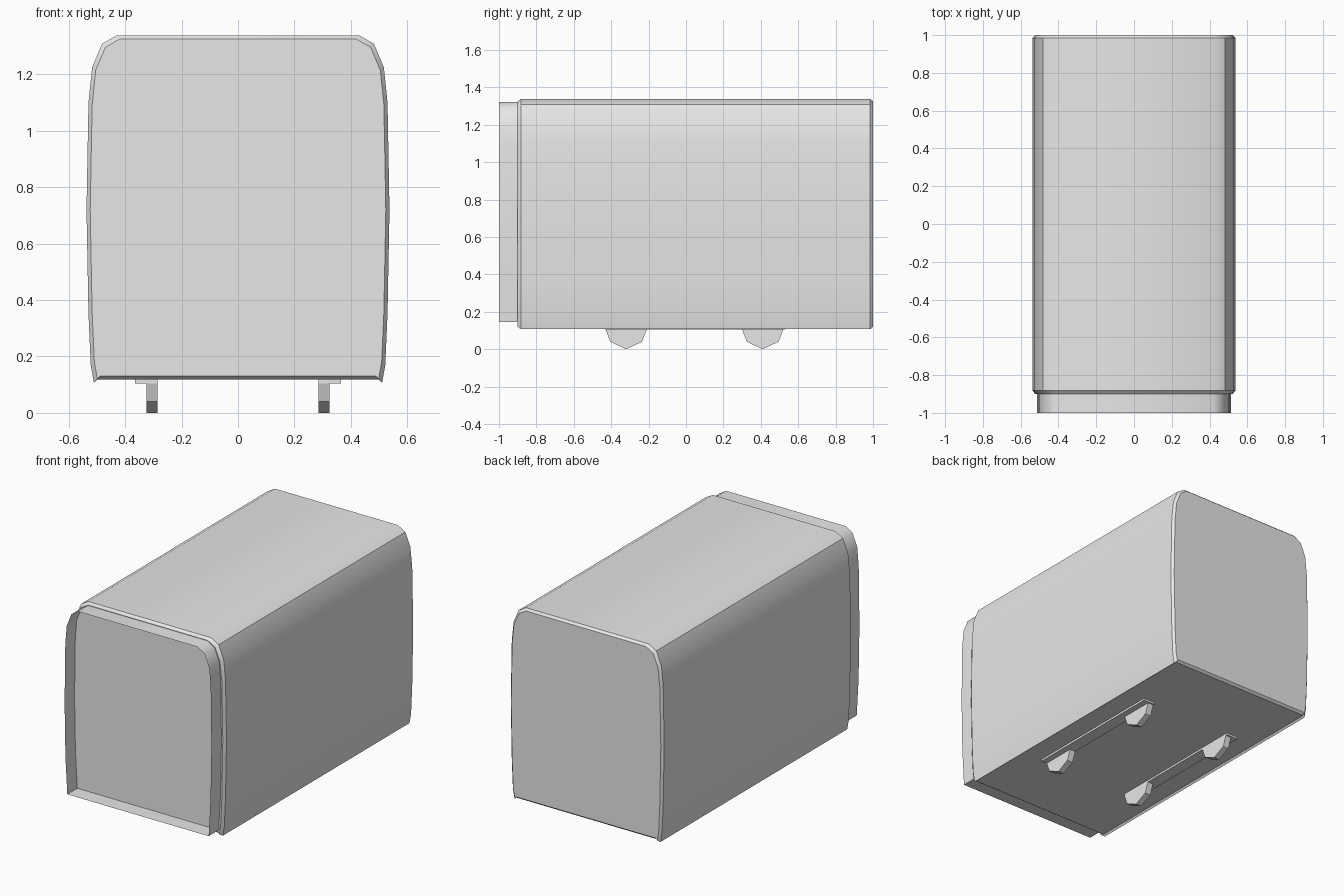
import bpy, bmesh
from math import radians

old = bpy.data.objects.get("Cube")
if old:
    bpy.data.objects.remove(old, do_unlink=True)

grey = bpy.data.materials.new("plain grey")
grey.use_nodes = True
grey.diffuse_color = (0.8, 0.8, 0.8, 1)
grey.node_tree.nodes["Principled BSDF"].inputs["Base Color"].default_value = (0.8, 0.8, 0.8, 1)


def finish(name, bm, smooth=False):
    bmesh.ops.recalc_face_normals(bm, faces=bm.faces)
    mesh = bpy.data.meshes.new(name)
    bm.to_mesh(mesh)
    bm.free()
    mesh.materials.append(grey)
    ob = bpy.data.objects.new(name, mesh)
    bpy.context.collection.objects.link(ob)
    if smooth:
        bpy.ops.object.select_all(action='DESELECT')
        ob.select_set(True)
        bpy.context.view_layer.objects.active = ob
        bpy.ops.object.shade_smooth_by_angle(angle=radians(35))
    return ob


def mirrored(half):
    return half + [(-x, z) for x, z in reversed(half)]


def loft(name, rings, cap=True, smooth=True):
    """Bridge a list of equal-length 3D rings, optionally closing both ends."""
    bm = bmesh.new()
    loops = [[bm.verts.new(p) for p in ring] for ring in rings]
    count = len(loops[0])
    for a, b in zip(loops, loops[1:]):
        for i in range(count):
            j = (i + 1) % count
            bm.faces.new((a[i], a[j], b[j], b[i]))
    if cap:
        bm.faces.new(loops[0])
        bm.faces.new(loops[-1])
    return finish(name, bm, smooth)


# Body shell: rounded shoulders, bowed sides, small lip along the lower edges
body_half = [(0.43, 1.338), (0.482, 1.308), (0.517, 1.225), (0.53, 1.1), (0.537, 0.72),
             (0.53, 0.35), (0.522, 0.17), (0.511, 0.107), (0.5, 0.118)]
body = mirrored(body_half)


def body_ring(y, inset):
    sx, sz = 1 - inset / 0.53, 1 - inset / 0.62
    return [(x * sx, y, 0.72 + (z - 0.72) * sz) for x, z in body]


loft("body", [body_ring(-0.9, 0.013), body_ring(-0.882, 0),
              body_ring(0.985, 0), body_ring(1.0, 0.013)])

# Open collar at the front
collar = mirrored([(0.42, 1.322), (0.466, 1.292), (0.499, 1.21), (0.509, 1.09),
                   (0.514, 0.72), (0.508, 0.38), (0.495, 0.145)])
loft("front_collar", [[(x, y, z) for x, z in collar] for y in (-1.0, -0.9)], cap=False)

# Underside rails and the four feet hanging from them
foot = [(-0.11, 0.118), (-0.11, 0.105), (-0.085, 0.04), (0, 0.0),
        (0.085, 0.04), (0.11, 0.105), (0.11, 0.118)]
for side, sx in (("left", 1), ("right", -1)):
    rail = [(0.285, 0.105), (0.365, 0.105), (0.365, 0.12), (0.285, 0.12)]
    loft(side + "_rail", [[(sx * x, y, z) for x, z in rail] for y in (-0.43, 0.53)], smooth=False)
    for end, cy in (("front", -0.32), ("back", 0.41)):
        loft(f"{end}_{side}_foot", [[(sx * x, cy + y, z) for y, z in foot]
                                    for x in (0.285, 0.325)], smooth=False)
